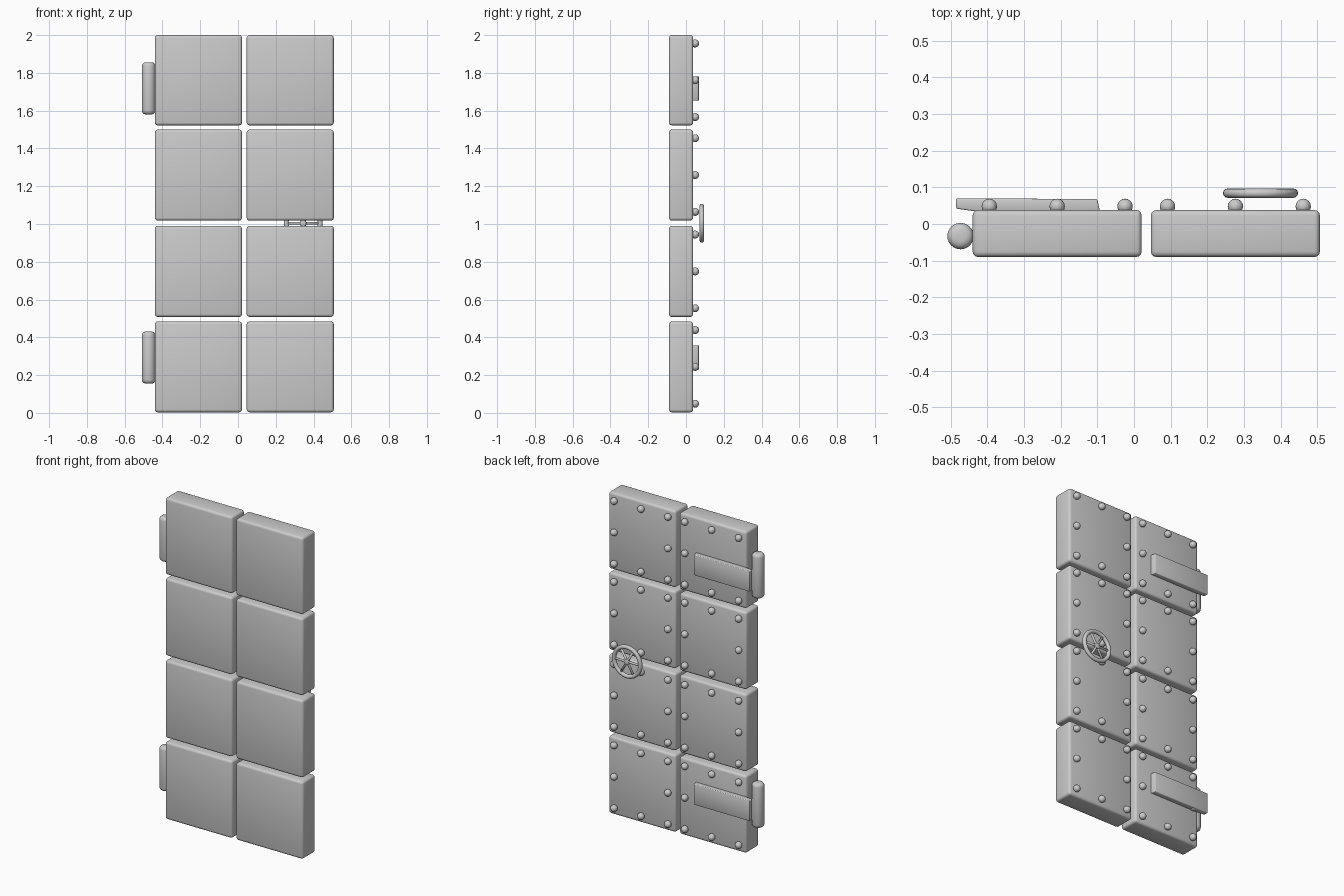
import bpy, bmesh, math
from mathutils import Matrix, Vector

if "Cube" in bpy.data.objects:
    bpy.data.objects.remove(bpy.data.objects["Cube"])

steel = bpy.data.materials.new("grey steel")
steel.diffuse_color = (0.6, 0.6, 0.6, 1)
steel.use_nodes = True
steel.node_tree.nodes["Principled BSDF"].inputs["Base Color"].default_value = steel.diffuse_color


def finish(bm, name, bevel=0.0, segments=3):
    mesh = bpy.data.meshes.new(name)
    bmesh.ops.recalc_face_normals(bm, faces=bm.faces)
    bm.to_mesh(mesh)
    bm.free()
    mesh.materials.append(steel)
    mesh.shade_smooth()
    ob = bpy.data.objects.new(name, mesh)
    bpy.context.collection.objects.link(ob)
    if bevel:
        mod = ob.modifiers.new("rounded_edges", 'BEVEL')
        mod.width = bevel
        mod.segments = segments
        mod.limit_method = 'ANGLE'
    return ob


def add_box(bm, lo, hi):
    lo, hi = Vector(lo), Vector(hi)
    m = Matrix.Translation((lo + hi) / 2) @ Matrix.Diagonal((hi - lo).to_4d())
    bmesh.ops.create_cube(bm, size=1, matrix=m)


columns = [(-0.44, 0.021), (0.046, 0.507)]
rows = [(0.003, 0.484), (0.508, 0.99), (1.018, 1.5), (1.522, 2.0)]

# Rounded armour panels, with a ring of eight rivets on each back face
rivets = bmesh.new()
for c, (x0, x1) in enumerate(columns):
    for r, (z0, z1) in enumerate(rows):
        bm = bmesh.new()
        add_box(bm, (x0, -0.09, z0), (x1, 0.038, z1))
        finish(bm, f"panel_{c}_{r}", 0.015)
        cx, cz = (x0 + x1) / 2, (z0 + z1) / 2
        for i in (-1, 0, 1):
            for j in (-1, 0, 1):
                if i or j:
                    pos = (cx + i * 0.185, 0.048, cz + j * 0.195)
                    bmesh.ops.create_uvsphere(rivets, u_segments=16, v_segments=10, radius=0.021,
                                              matrix=Matrix.Translation(pos))
finish(rivets, "rivets")

# Hinges: a rounded pin beside the door and a flat strap across the back
for n, z in enumerate((0.293, 1.718)):
    bm = bmesh.new()
    bmesh.ops.create_cone(bm, cap_ends=True, segments=24, radius1=0.036, radius2=0.036, depth=0.276,
                          matrix=Matrix.Translation((-0.473, -0.033, z)))
    finish(bm, f"hinge_pin_{n}", 0.02)
    bm = bmesh.new()
    outline = [(-0.485, 0.07), (-0.1, 0.068), (-0.092, 0.03), (-0.43, 0.034), (-0.485, 0.042)]
    ring = [bm.verts.new((x, y, z - 0.064)) for x, y in outline]
    face = bm.faces.new(ring)
    ext = bmesh.ops.extrude_face_region(bm, geom=[face])["geom"]
    bmesh.ops.translate(bm, vec=(0, 0, 0.128), verts=[g for g in ext if isinstance(g, bmesh.types.BMVert)])
    finish(bm, f"hinge_strap_{n}", 0.004, 2)

# Hand wheel: rim, three crossing bars and a small hub
centre = (0.345, 0.084, 1.004)
bpy.ops.mesh.primitive_torus_add(location=centre, rotation=(math.pi / 2, 0, 0), major_radius=0.09,
                                 minor_radius=0.0125, major_segments=40, minor_segments=12)
rim = bpy.context.object
rim.name = "wheel_rim"
rim.data.materials.append(steel)
rim.data.shade_smooth()
bm = bmesh.new()
for k in range(3):
    m = (Matrix.Translation(centre) @ Matrix.Rotation(k * math.pi / 3, 4, 'Y')
         @ Matrix.Rotation(math.pi / 2, 4, 'Y'))
    bmesh.ops.create_cone(bm, cap_ends=True, segments=10, radius1=0.007, radius2=0.007, depth=0.18, matrix=m)
finish(bm, "wheel_spokes")
bm = bmesh.new()
bmesh.ops.create_cone(bm, cap_ends=True, segments=20, radius1=0.017, radius2=0.017, depth=0.02,
                      matrix=Matrix.Translation(centre) @ Matrix.Rotation(math.pi / 2, 4, 'X'))
finish(bm, "wheel_hub", 0.004, 2)
